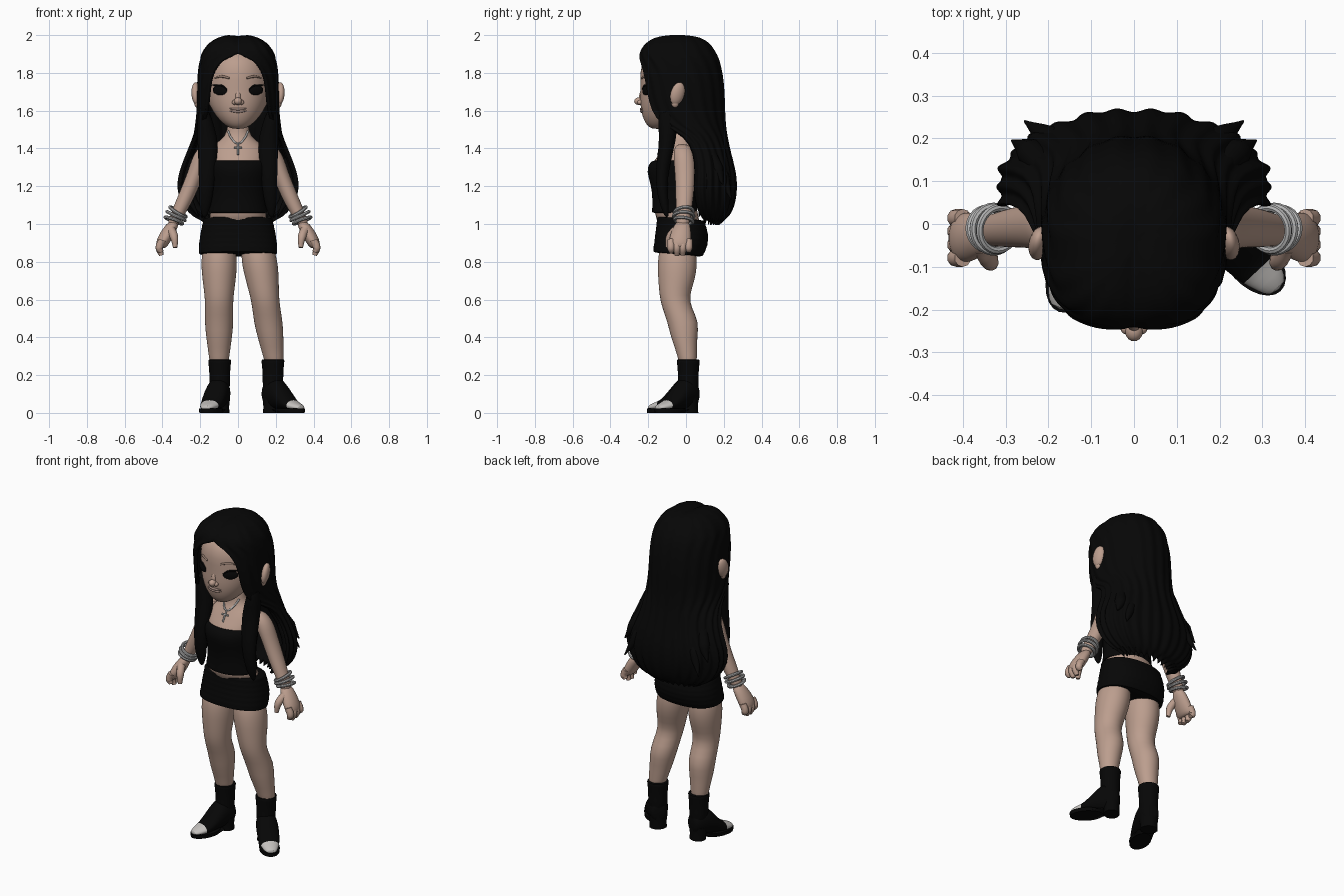
import bpy, bmesh, math
from mathutils import Matrix, Vector

cube = bpy.data.objects.get("Cube")
if cube:
    bpy.data.objects.remove(cube)


def material(name, r, g, b, rough=0.8):
    m = bpy.data.materials.new(name)
    m.use_nodes = True
    m.diffuse_color = (r, g, b, 1)
    node = m.node_tree.nodes["Principled BSDF"]
    node.inputs["Base Color"].default_value = (r, g, b, 1)
    node.inputs["Roughness"].default_value = rough
    return m


SKIN = material("skin", .50, .34, .27)
HAIR = material("black hair", .002, .002, .002)
CLOTH = material("black cloth", .002, .002, .002)
LEATHER = material("black leather", .002, .002, .002)
SILVER = material("silver", .45, .45, .45)
TOE = material("pale toe cap", .55, .53, .51)
LIP = material("dusky lip", .36, .25, .21)
BROW = material("brown brow", .28, .19, .15)
EYE = material("black eye", .002, .002, .002)


def finish(name, bm, mat, sub=0):
    bmesh.ops.recalc_face_normals(bm, faces=bm.faces[:])
    mesh = bpy.data.meshes.new(name)
    bm.to_mesh(mesh)
    bm.free()
    mesh.materials.append(mat)
    ob = bpy.data.objects.new(name, mesh)
    bpy.context.collection.objects.link(ob)
    bpy.ops.object.select_all(action='DESELECT')
    ob.select_set(True)
    bpy.context.view_layer.objects.active = ob
    bpy.ops.object.shade_smooth_by_angle(angle=math.radians(60))
    if sub:
        ob.modifiers.new("smooth", 'SUBSURF').levels = sub
        ob.modifiers["smooth"].render_levels = sub
    return ob


def bent(v, n):
    """Superellipse coordinate; n = 2 is round, larger is boxier."""
    return math.copysign(abs(v) ** (2 / n), v)


def loft(name, rings, mat, sub=1, seg=24, side=1, place=None, n=2):
    """Skin elliptical rings (x, y, z, rx, ry); side=-1 mirrors in x."""
    bm = bmesh.new()
    loops = []
    for x, y, z, rx, ry in rings:
        loops.append([bm.verts.new((side * (x + rx * bent(math.sin(a), n)), y - ry * bent(math.cos(a), n), z))
                      for a in (math.tau * i / seg for i in range(seg))])
    for lo, hi in zip(loops, loops[1:]):
        for i in range(seg):
            j = (i + 1) % seg
            bm.faces.new((lo[i], lo[j], hi[j], hi[i]))
    bm.faces.new(loops[0])
    bm.faces.new(loops[-1])
    if place:
        bm.transform(place)
    return finish(name, bm, mat, sub)


def tube(name, points, mat, depth, radii=None):
    """Smooth tube through points with optional relative radii."""
    cu = bpy.data.curves.new(name, 'CURVE')
    cu.dimensions = '3D'
    cu.bevel_depth, cu.bevel_resolution, cu.resolution_u = depth, 3, 6
    cu.use_fill_caps = True
    sp = cu.splines.new('BEZIER')
    sp.bezier_points.add(len(points) - 1)
    for i, (bp, p) in enumerate(zip(sp.bezier_points, points)):
        bp.co = p
        bp.handle_left_type = bp.handle_right_type = 'AUTO'
        bp.radius = radii[i] if radii else 1
    cu.materials.append(mat)
    ob = bpy.data.objects.new(name, cu)
    bpy.context.collection.objects.link(ob)
    bpy.ops.object.select_all(action='DESELECT')
    ob.select_set(True)
    bpy.context.view_layer.objects.active = ob
    bpy.ops.object.convert(target='MESH')
    bpy.ops.object.shade_smooth_by_angle(angle=math.radians(60))


def ball(name, at, size, mat, rot=(0, 0, 0)):
    bm = bmesh.new()
    bmesh.ops.create_uvsphere(bm, u_segments=20, v_segments=12, radius=1)
    ob = finish(name, bm, mat)
    ob.location, ob.scale, ob.rotation_euler = at, size, rot


def on_front(ob, x, z, lift=0.0):
    """Point on the front of a part."""
    bpy.context.view_layer.update()
    ev = ob.evaluated_get(bpy.context.evaluated_depsgraph_get())
    hit, at, normal, _ = ev.ray_cast(Vector((x, -1, z)), Vector((0, 1, 0)))
    return at + normal * lift if hit else Vector((x, -.08, z))


# Head and body
head = loft("head", [(0, -.15, 1.503, .03, .03), (0, -.14, 1.52, .065, .065),
                     (0, -.125, 1.55, .10, .10), (0, -.10, 1.60, .138, .14),
                     (0, -.07, 1.66, .166, .175), (0, -.052, 1.72, .178, .190),
                     (0, -.045, 1.80, .180, .202), (0, -.04, 1.88, .16, .188),
                     (0, -.03, 1.94, .10, .11)], SKIN)
body = loft("body", [(0, -.04, 1.57, .055, .055), (0, -.025, 1.485, .056, .056),
                     (0, -.025, 1.445, .09, .07), (0, -.03, 1.41, .145, .09),
                     (0, -.04, 1.36, .156, .11), (0, -.055, 1.32, .15, .125),
                     (0, -.06, 1.26, .143, .125), (0, -.06, 1.15, .13, .11),
                     (0, -.055, 1.06, .147, .113), (0, -.03, .98, .17, .12)], SKIN)

# Clothes
loft("corset_top", [(0, -.05, 1.338, .15, .11), (0, -.053, 1.335, .157, .126),
                    (0, -.058, 1.32, .161, .138), (0, -.065, 1.28, .160, .147),
                    (0, -.06, 1.20, .146, .123), (0, -.06, 1.12, .146, .118),
                    (0, -.06, 1.068, .157, .121), (0, -.06, 1.06, .157, .121),
                    (0, -.06, 1.058, .14, .10)], CLOTH)
skirt = [(0, -.035, 1.03, .165, .115), (0, -.035, 1.028, .182, .125)]
for i in range(13):  # gathered folds
    t = i / 12
    fold = .002 * (-1) ** i
    skirt.append((0, -.035 + .012 * math.sin(t * math.pi), 1.02 - .18 * t,
                  .184 + .024 * math.sin(t * 1.7) + fold, .127 + .014 * math.sin(t * 2.8) + fold))
skirt.append((0, -.035, .836, .19, .11))
tilt = Matrix.Translation((0, -.03, .93)) @ Matrix.Rotation(math.radians(-5), 4, 'X') \
    @ Matrix.Translation((0, .03, -.93))
loft("skirt", skirt, CLOTH, seg=40, n=2.3, place=tilt)

# Legs and boots
for side, word in ((1, "left"), (-1, "right")):
    def leg_x(z):
        return .107 + .145 * (.85 - z) if side > 0 else .10
    loft(word + "_leg", [(leg_x(z), y, z, rx, ry) for y, z, rx, ry in (
        (-.045, .90, .08, .09), (-.045, .84, .092, .10), (-.046, .78, .096, .106),
        (-.05, .70, .088, .097), (-.062, .62, .077, .079), (-.05, .56, .074, .078),
        (-.014, .48, .077, .084), (-.011, .40, .069, .07), (.008, .30, .054, .05),
        (.012, .22, .045, .045))], SKIN, side=side)
    turn = math.radians(43) if side > 0 else math.radians(-20)
    base = Matrix.Translation((.185 if side > 0 else -.097, .012, 0)) @ Matrix.Rotation(turn, 4, 'Z')
    forward = base @ Matrix.Rotation(math.pi / 2, 4, 'X')
    loft(word + "_boot_shaft", [(0, 0, z, r, r) for z, r in (
        (.284, .045), (.283, .062), (.27, .061), (.21, .054), (.14, .056), (.09, .047))],
        LEATHER, place=base)
    foot = loft(word + "_boot_foot", [
        (0, .10, -.054, .028, .04), (0, .10, -.045, .047, .065), (0, .11, 0, .059, .088),
        (0, .102, .05, .064, .084), (0, .068, .10, .063, .054), (0, .046, .14, .056, .034),
        (0, .040, .155, .053, .028), (0, .032, .195, .040, .020), (0, .026, .226, .024, .012)],
        LEATHER, place=forward)
    foot.data.materials.append(TOE)
    back = base.inverted()
    for f in foot.data.polygons:
        spot = back @ f.center
        if spot.y < -.148 and spot.z > .026:
            f.material_index = 1
    loft(word + "_boot_sole", [(0, -.04, .018, .05, .01), (0, -.135, 0, .056, .094),
                               (0, -.135, .022, .058, .096)], LEATHER, sub=0, place=base)
    loft(word + "_boot_heel", [(0, .008, 0, .05, .045), (0, .006, .03, .048, .045),
                               (0, .002, .08, .055, .052)], LEATHER, sub=0, place=base)

# Arms, hands, bracelets and paired face parts
for s, word in ((1, "left"), (-1, "right")):
    loft(word + "_arm", [(.15, -.02, 1.425, .025, .03), (.17, -.015, 1.395, .05, .05),
                         (.195, -.01, 1.34, .052, .056), (.215, -.007, 1.29, .046, .054),
                         (.25, -.005, 1.20, .046, .05), (.295, -.01, 1.10, .044, .045),
                         (.33, -.015, 1.03, .035, .036), (.345, -.018, .99, .032, .038)],
         SKIN, side=s)
    loft(word + "_palm", [(.335, -.016, 1.02, .028, .034), (.363, -.024, .97, .04, .05),
                          (.39, -.032, .92, .041, .06), (.404, -.032, .885, .032, .056),
                          (.407, -.032, .87, .02, .045)], SKIN, side=s)
    for i, tip in enumerate((.85, .834, .836, .855)):
        y = -.079 + .031 * i
        tube(f"{word}_finger_{i + 1}", [(s * .40, y, .915), (s * .416, y, .872), (s * .405, y, tip)],
             SKIN, .021, (1, 1, .6))
    tube(word + "_thumb", [(s * .355, -.05, .97), (s * .338, -.085, .93), (s * .332, -.096, .875)],
         SKIN, .022, (1.1, 1, .55))
    for i, (d, r) in enumerate(((-.026, .049), (0, .053), (.024, .05))):
        bpy.ops.mesh.primitive_torus_add(
            major_segments=28, minor_segments=8, major_radius=r, minor_radius=.009,
            location=(s * (.328 - .43 * d), -.012, 1.042 + .9 * d),
            rotation=(.12 * (i - 1), -s * (.45 + .1 * (i - 1)), 0))
        band = bpy.context.object
        band.name = f"{word}_bracelet_{i + 1}"
        band.data.materials.append(SILVER)
        bpy.ops.object.shade_smooth_by_angle()

    ball(word + "_ear", (s * .221, -.045, 1.69), (.024, .038, .062), SKIN, (-.25, s * .12, s * .3))
    ball(word + "_ear_lobe", (s * .215, -.058, 1.64), (.016, .02, .024), SKIN)
    ball(word + "_eye", on_front(head, s * .096, 1.708), (.043, .009, .026), EYE, (0, -s * .1, s * .5))
    tube(word + "_lash", [on_front(head, s * x, z, .002) for x, z in
                          ((.058, 1.714), (.085, 1.733), (.115, 1.734), (.145, 1.738))],
         EYE, .005, (.5, 1, 1, .3))
    tube(word + "_brow", [on_front(head, s * x, z) for x, z in
                          ((.045, 1.772), (.085, 1.781), (.125, 1.772))], BROW, .007, (.8, 1, .4))
    ball(word + "_nostril", (s * .018, -.242, 1.644), (.014, .016, .013), SKIN)

# Nose and mouth
ball("nose_tip", (0, -.25, 1.65), (.021, .024, .02), SKIN)
ball("nose_bridge", (0, -.235, 1.675), (.015, .014, .04), SKIN, (-.15, 0, 0))
for word, z, r in (("upper_lip", 1.608, .007), ("lower_lip", 1.596, .008)):
    tube(word, [on_front(head, x, z + .06 * abs(x)) for x in (-.045, -.022, 0, .022, .045)],
         LIP, r, (.3, .9, 1, .9, .3))

# Necklace with pendant
tube("necklace", [on_front(body, x, z, .003) for x, z in
                  ((-.05, 1.49), (-.035, 1.455), (0, 1.425), (.035, 1.455), (.05, 1.49))], SILVER, .005)
tube("pendant_upright", [on_front(body, 0, z, .005) for z in (1.425, 1.365)], SILVER, .005)
tube("pendant_bar", [on_front(body, x, 1.402, .005) for x in (-.02, .02)], SILVER, .005)

# Hair shell: z, half width, front y, back y, half opening in degrees, ripple
rows = [(2.006, .0001, -.0402, -.04, 0, 0), (2.004, .05, -.11, .02, 0, .01), (1.988, .108, -.175, .08, 0, .012),
        (1.96, .152, -.217, .125, 0, .012), (1.925, .18, -.24, .15, 0, .012), (1.895, .195, -.246, .167, 3, .012),
        (1.875, .20, -.248, .175, 13, .012), (1.85, .206, -.248, .183, 21, .012),
        (1.81, .211, -.248, .192, 30, .012), (1.76, .215, -.247, .20, 36, .012),
        (1.68, .217, -.24, .206, 39, .012), (1.60, .216, -.225, .207, 43, .014),
        (1.53, .222, -.20, .21, 53, .016), (1.47, .237, -.15, .217, 78, .018),
        (1.38, .265, -.12, .235, 85, .02), (1.28, .308, -.10, .263, 80, .022),
        (1.20, .325, -.10, .270, 76, .024), (1.12, .302, -.08, .262, 76, .026),
        (1.06, .26, -.05, .24, 78, .03), (1.025, .21, -.01, .212, 84, .035), (1.0, .16, .02, .175, 88, .035)]
COLS = 120
bm = bmesh.new()
grid = []
for z, rx, front, rear, gap, wave in rows:
    cy, ry, gap = (front + rear) / 2, (rear - front) / 2, math.radians(gap)
    box = 2.8 if z > 1.5 else 2
    line = []
    for i in range(COLS + 1):
        u = i / COLS
        a = gap + (math.tau - 2 * gap) * u
        n = box if math.cos(a) > 0 else 2
        k = 1 + wave * (math.cos(u * 15 * math.tau) + .5 * math.cos(u * 7 * math.tau))
        x, y = rx * k * bent(math.sin(a), n), cy - ry * k * bent(math.cos(a), n)
        parting = .015 * math.exp(-(x / .025) ** 2) * min(1, max(0, (.06 - y) / .1)) if z > 1.88 else 0
        jag = .015 * math.cos(u * 15 * math.tau) if z < 1.01 else 0
        line.append(bm.verts.new((x, y, z - parting + jag)))
    grid.append(line)
for lo, hi in zip(grid, grid[1:]):
    for i in range(COLS):
        bm.faces.new((lo[i], lo[i + 1], hi[i + 1], hi[i]))
bmesh.ops.remove_doubles(bm, verts=bm.verts[:], dist=.0004)
hair = finish("long_hair", bm, HAIR)
thick = hair.modifiers.new("thickness", 'SOLIDIFY')
thick.thickness, thick.offset = .02, -1
hair.modifiers.new("smooth", 'SUBSURF').levels = 1

# Loose locks
for s, word in ((1, "left"), (-1, "right")):
    loft(word + "_front_lock", [(.185, -.10, 1.62, .028, .05), (.168, -.095, 1.50, .048, .05),
                                (.158, -.10, 1.42, .056, .042), (.163, -.125, 1.30, .046, .036),
                                (.167, -.13, 1.20, .040, .03), (.174, -.115, 1.10, .034, .025),
                                (.178, -.10, 1.03, .008, .008)], HAIR, side=s)
    for i, path in enumerate((((.19, .11, 1.42), (.24, .165, 1.29), (.285, .195, 1.21)),
                              ((.13, .14, 1.4), (.195, .195, 1.25), (.255, .24, 1.13)),
                              ((.24, .08, 1.35), (.28, .09, 1.2), (.21, .07, 1.04)))):
        tube(f"{word}_back_lock_{i + 1}", [(s * x, y, z) for x, y, z in path],
             HAIR, .035, (.8, 1, .08))
